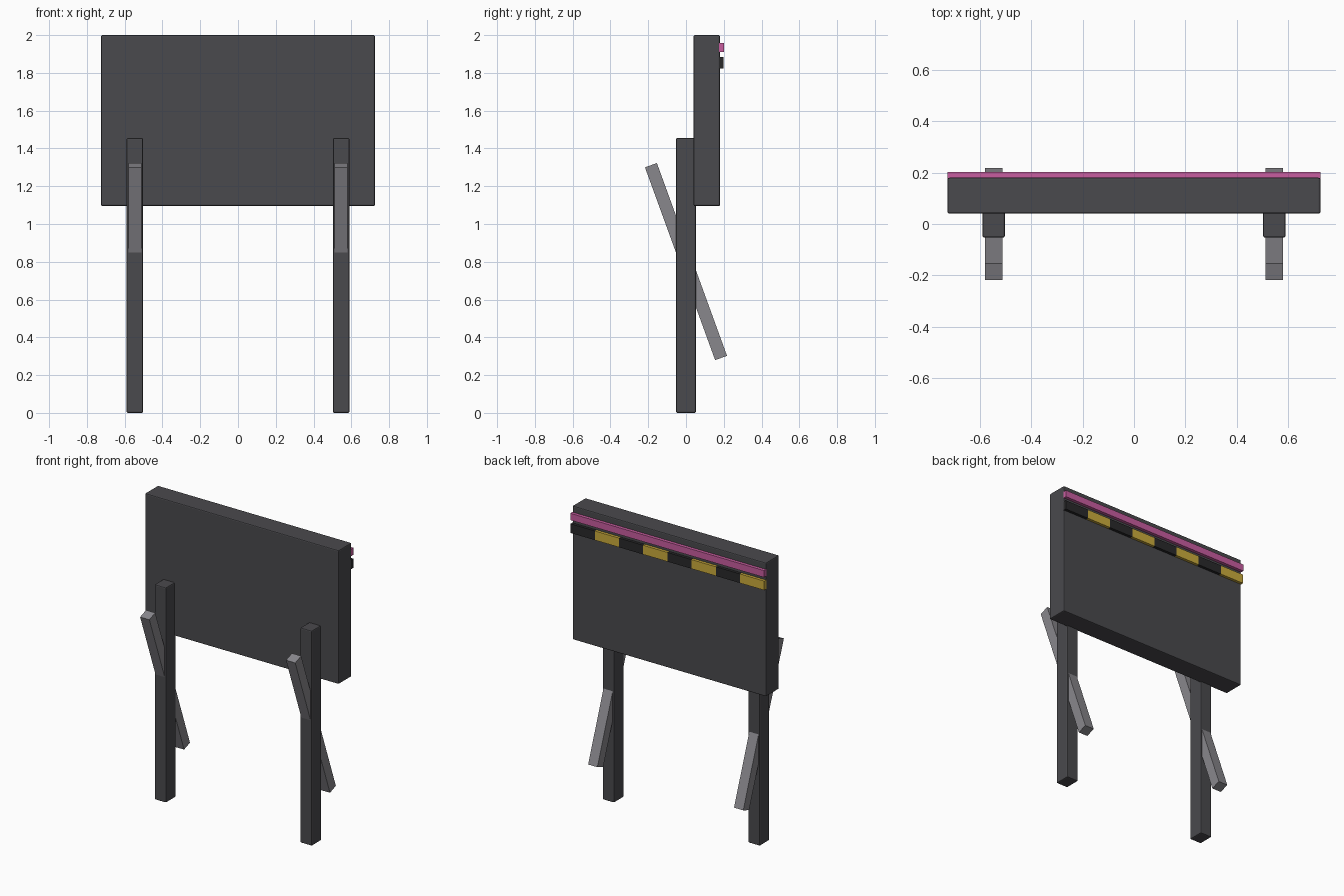
import bpy
from math import radians

cube = bpy.data.objects.get("Cube")
if cube:
    bpy.data.objects.remove(cube, do_unlink=True)


def material(name, rgb):
    mat = bpy.data.materials.new(name)
    mat.use_nodes = True
    color = (*rgb, 1)
    mat.diffuse_color = color
    mat.node_tree.nodes["Principled BSDF"].inputs["Base Color"].default_value = color
    return mat


charcoal = material("charcoal", (0.068, 0.067, 0.074))
grey = material("steel grey", (0.25, 0.245, 0.265))
pink = material("pink", (0.58, 0.11, 0.35))
black = material("black", (0.022, 0.022, 0.023))
yellow = material("yellow", (0.6, 0.41, 0.045))


def box(name, size, center, mat, tilt=0, bevel=0):
    bpy.ops.mesh.primitive_cube_add(size=1, location=center)
    obj = bpy.context.object
    obj.name = name
    obj.scale = size
    bpy.ops.object.transform_apply(location=False, rotation=False, scale=True)
    obj.rotation_euler.x = radians(tilt)
    obj.data.materials.append(mat)
    if bevel:
        mod = obj.modifiers.new("soft edges", "BEVEL")
        mod.width = bevel
        mod.segments = 2
    return obj


# Board
WIDTH = 1.45
box("board", (WIDTH, 0.14, 0.905), (0, 0.11, 1.5475), charcoal, bevel=0.007)

# Posts with slanted braces through them
for side, x in (("left", 0.546), ("right", -0.546)):
    box(side + "_post", (0.087, 0.106, 1.455), (x, 0, 0.7275), charcoal, bevel=0.007)
    box(side + "_brace", (0.069, 0.067, 1.086), (x, 0, 0.801), grey, tilt=20)

# Trim strip across the back
box("trim_strip", (WIDTH, 0.027, 0.046), (0, 0.188, 1.934), pink)

# Alternating hazard blocks below the trim
COUNT = 8
step = WIDTH / COUNT
for i in range(COUNT):
    x = WIDTH / 2 - (i + 0.5) * step
    box(f"hazard_block_{i + 1}", (step, 0.024, 0.062), (x, 0.187, 1.854),
        yellow if i % 2 else black)
